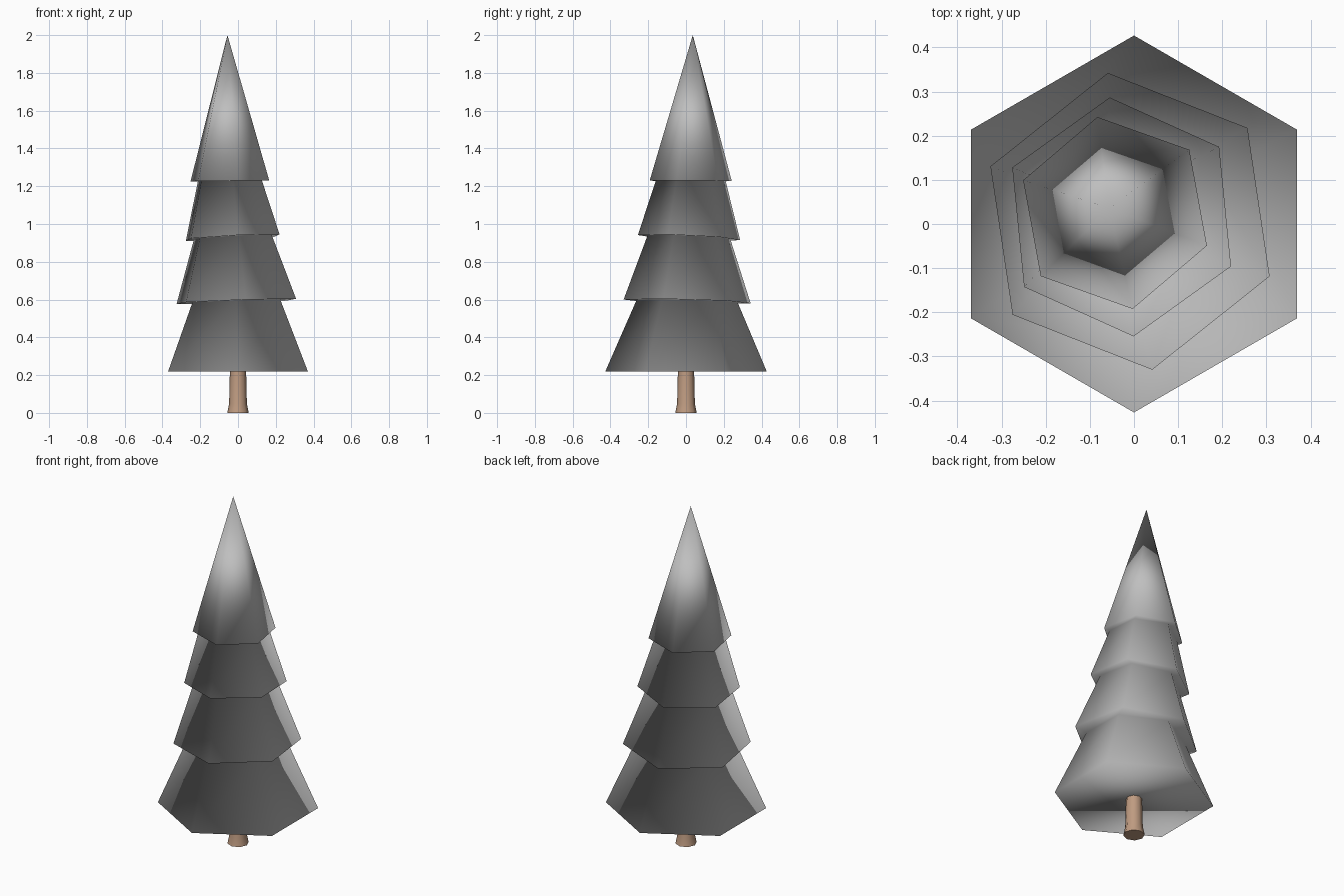
import bpy, bmesh, math
from mathutils import Vector

cube = bpy.data.objects.get("Cube")
if cube:
    bpy.data.objects.remove(cube, do_unlink=True)


def material(name, rgb):
    mat = bpy.data.materials.new(name)
    mat.use_nodes = True
    color = (*rgb, 1)
    mat.diffuse_color = color
    mat.node_tree.nodes["Principled BSDF"].inputs["Base Color"].default_value = color
    return mat


def ring(bm, sides, radius, z, center=(0, 0), turn=90, tilt=(0, 0)):
    """Polygon ring, turned in degrees and tilted by x and y slopes."""
    verts = []
    for i in range(sides):
        a = math.radians(turn) + math.tau * i / sides
        dx, dy = radius * math.cos(a), radius * math.sin(a)
        height = z + tilt[0] * dx + tilt[1] * dy
        verts.append(bm.verts.new((center[0] + dx, center[1] + dy, height)))
    return verts


def bridge(bm, low, high):
    n = len(low)
    for i in range(n):
        j = (i + 1) % n
        bm.faces.new((low[i], low[j], high[j], high[i]))


def finish(bm, name, mat):
    bmesh.ops.recalc_face_normals(bm, faces=bm.faces)
    for face in bm.faces:
        face.smooth = True
    mesh = bpy.data.meshes.new(name)
    bm.to_mesh(mesh)
    bm.free()
    mesh.materials.append(mat)
    obj = bpy.data.objects.new(name, mesh)
    bpy.context.collection.objects.link(obj)
    return obj


foliage_mat = material("foliage grey", (0.52, 0.52, 0.52))
bark_mat = material("bark brown", (0.52, 0.33, 0.22))

# Foliage: stacked hexagonal skirts, (radius, z, centre, turn, tilt, top radius)
tiers = [
    (0.427, 0.22, (0, 0), 90, (0, 0), 0.268),
    (0.34, 0.59, (-0.009, 0.006), 98.5, (0.035, -0.025), 0.222),
    (0.272, 0.928, (-0.028, 0.016), 95.7, (0.05, -0.045), 0.186),
    (0.221, 1.228, (-0.043, 0.025), 100.4, (0.01, -0.005), 0),
]
bm = bmesh.new()
previous = None
for i, (radius, z, center, turn, tilt, top) in enumerate(tiers):
    rim = ring(bm, 6, radius, z, center, turn, tilt)
    if previous:
        bridge(bm, previous, rim)
    else:
        bm.faces.new(rim)
    if top:
        _, next_z, next_center, _, next_tilt, _ = tiers[i + 1]
        previous = ring(bm, 6, top, next_z, next_center, turn, next_tilt)
        bridge(bm, rim, previous)
    else:
        tip = bm.verts.new(Vector((-0.056, 0.036, 2)))
        for a, b in zip(rim, rim[1:] + rim[:1]):
            bm.faces.new((a, b, tip))
finish(bm, "foliage", foliage_mat)

# Trunk: flared foot, straight shaft
bm = bmesh.new()
rings = [ring(bm, 8, r, z) for r, z in ((0.057, 0), (0.047, 0.05), (0.043, 0.222))]
for low, high in zip(rings, rings[1:]):
    bridge(bm, low, high)
bm.faces.new(rings[0])
bm.faces.new(rings[-1])
trunk = finish(bm, "trunk", bark_mat)
bpy.context.view_layer.objects.active = trunk
trunk.select_set(True)
bpy.ops.object.shade_smooth_by_angle(angle=math.radians(50))
